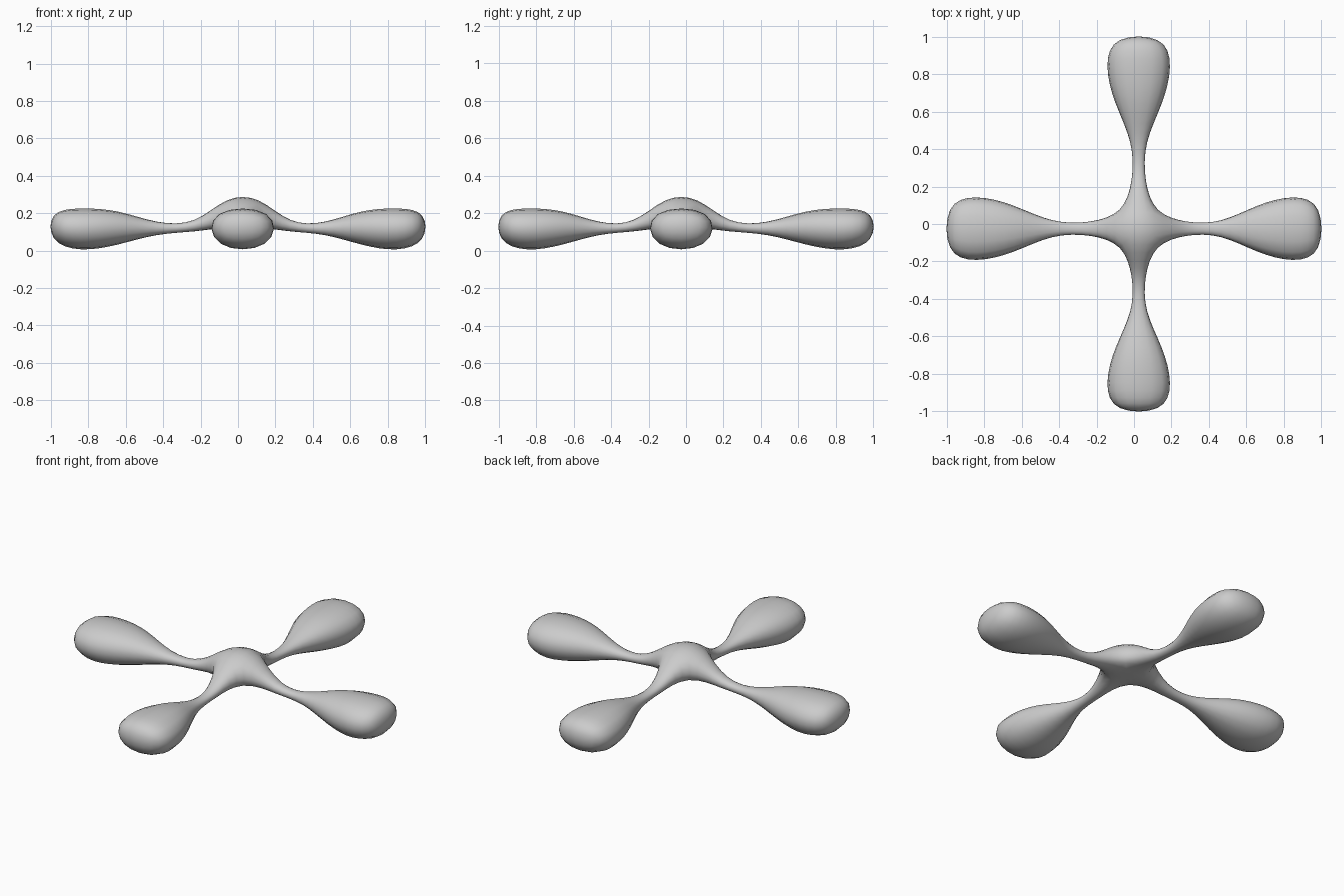
import bpy, bmesh, math
from mathutils import Matrix, Vector

if "Cube" in bpy.data.objects:
    bpy.data.objects.remove(bpy.data.objects["Cube"])

HUB = 0.09          # half width of the central block in the cage
HUB_Z = (0.122, 0.30)

# arm cage rings: distance from hub, half width, half height, centre height
RINGS = [
    (0.25, 0.033, 0.021, 0.119),
    (0.45, 0.030, 0.028, 0.118),
    (0.65, 0.142, 0.104, 0.124),
    (0.85, 0.200, 0.130, 0.111),
    (1.016, 0.150, 0.090, 0.130),
]

bm = bmesh.new()


def ring(points, turn):
    return [bm.verts.new(turn @ Vector(p)) for p in points]


def add_arm(angle, reach):
    """One arm of square rings, from the hub side out to a closed bulb."""
    turn = Matrix.Rotation(angle, 3, 'Z')
    lo, hi = HUB_Z
    prev = ring([(HUB, -HUB, lo), (HUB, HUB, lo), (HUB, HUB, hi), (HUB, -HUB, hi)], turn)
    for d, w, h, z in RINGS:
        x = d * reach if d > 0.3 else d
        b, t = w * 0.93, w * 1.07      # bulbs are a little wider on top
        cur = ring([(x, -b, z - h), (x, b, z - h), (x, t, z + h), (x, -t, z + h)], turn)
        for i in range(4):
            j = (i + 1) % 4
            bm.faces.new((prev[i], prev[j], cur[j], cur[i]))
        prev = cur
    bm.faces.new(prev)


# four arms; right and front ones are slightly shorter
for k, reach in enumerate((0.975, 1.025, 1.025, 0.975)):
    add_arm(k * math.pi / 2, reach)

# top and bottom of the hub
for z in HUB_Z:
    bm.faces.new(ring([(-HUB, -HUB, z), (HUB, -HUB, z), (HUB, HUB, z), (-HUB, HUB, z)],
                      Matrix.Identity(3)))

bmesh.ops.remove_doubles(bm, verts=bm.verts, dist=0.0005)
bmesh.ops.recalc_face_normals(bm, faces=bm.faces)
for f in bm.faces:
    f.smooth = True

mesh = bpy.data.meshes.new("four_arm_cross")
bm.to_mesh(mesh)
bm.free()
cross = bpy.data.objects.new("four_arm_cross", mesh)
bpy.context.collection.objects.link(cross)
cross.location = (0.025, -0.025, 0)

# rounding of the cage
sub = cross.modifiers.new("smooth", 'SUBSURF')
sub.levels = 2
sub.render_levels = 2
